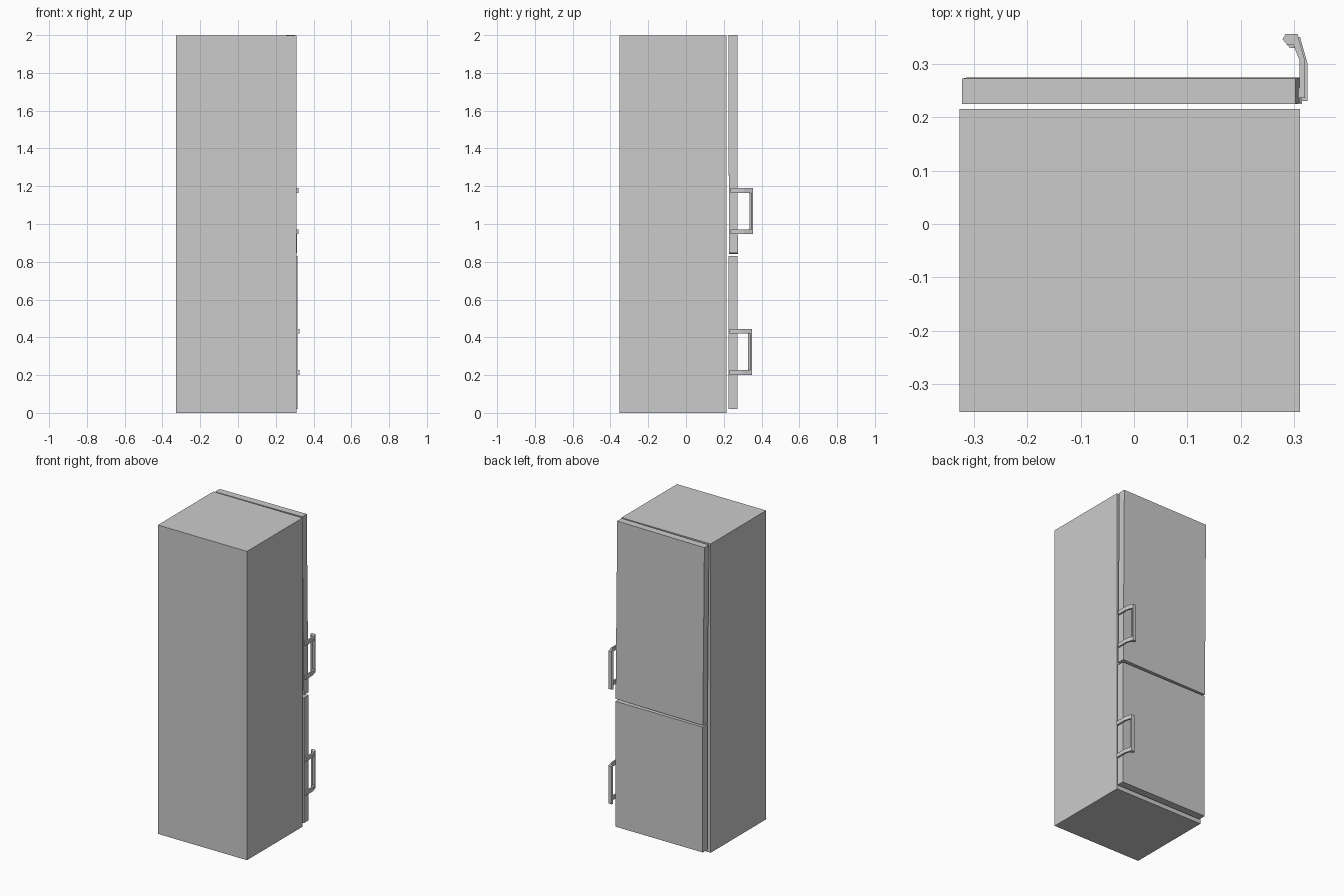
import bpy, bmesh
from mathutils import Vector

if "Cube" in bpy.data.objects:
    bpy.data.objects.remove(bpy.data.objects["Cube"])


def box(name, lo, hi, rot=(0, 0, 0)):
    bm = bmesh.new()
    bmesh.ops.create_cube(bm, size=1)
    size = Vector(hi) - Vector(lo)
    bmesh.ops.scale(bm, vec=size, verts=bm.verts)
    obj = add(name, bm)
    obj.location = (Vector(lo) + Vector(hi)) / 2
    obj.rotation_euler = rot
    return obj


def add(name, bm):
    bmesh.ops.recalc_face_normals(bm, faces=bm.faces)
    mesh = bpy.data.meshes.new(name)
    bm.to_mesh(mesh)
    bm.free()
    obj = bpy.data.objects.new(name, mesh)
    bpy.context.collection.objects.link(obj)
    return obj


def prism(bm, outline, z0, z1):
    """Extrude an xy outline from z0 to z1."""
    face = bm.faces.new([bm.verts.new((x, y, z0)) for x, y in outline])
    ext = bmesh.ops.extrude_face_region(bm, geom=[face])["geom"]
    verts = [v for v in ext if isinstance(v, bmesh.types.BMVert)]
    bmesh.ops.translate(bm, vec=(0, 0, z1 - z0), verts=verts)


# Cabinet
box("cabinet", (-0.327, -0.352, 0), (0.311, 0.215, 1.998))

# Doors; the upper one hangs very slightly askew
box("lower_door", (-0.311, 0.225, 0.02), (0.314, 0.273, 0.831))
box("upper_door", (-0.317, 0.226, 0.845), (0.307, 0.273, 1.997), (0.002, -0.0085, 0))

# Handles: two bent arms joined by a six-sided grip
ARM = [(0.314, 0.230), (0.325, 0.230), (0.325, 0.300), (0.312, 0.345),
       (0.301, 0.335), (0.315, 0.300)]
GRIP = [(0.283, 0.340), (0.289, 0.350), (0.311, 0.350), (0.313, 0.342),
        (0.304, 0.329), (0.291, 0.330)]
HEIGHT, THICK = 0.245, 0.026


def handle(name, x, y, z):
    bm = bmesh.new()
    prism(bm, GRIP, 0, HEIGHT)
    for z0 in (0, HEIGHT - THICK):
        prism(bm, ARM, z0, z0 + THICK)
    add(name, bm).location = (x, y, z)


handle("lower_handle", 0, 0, 0.2)
handle("upper_handle", -0.005, 0.006, 0.946)
